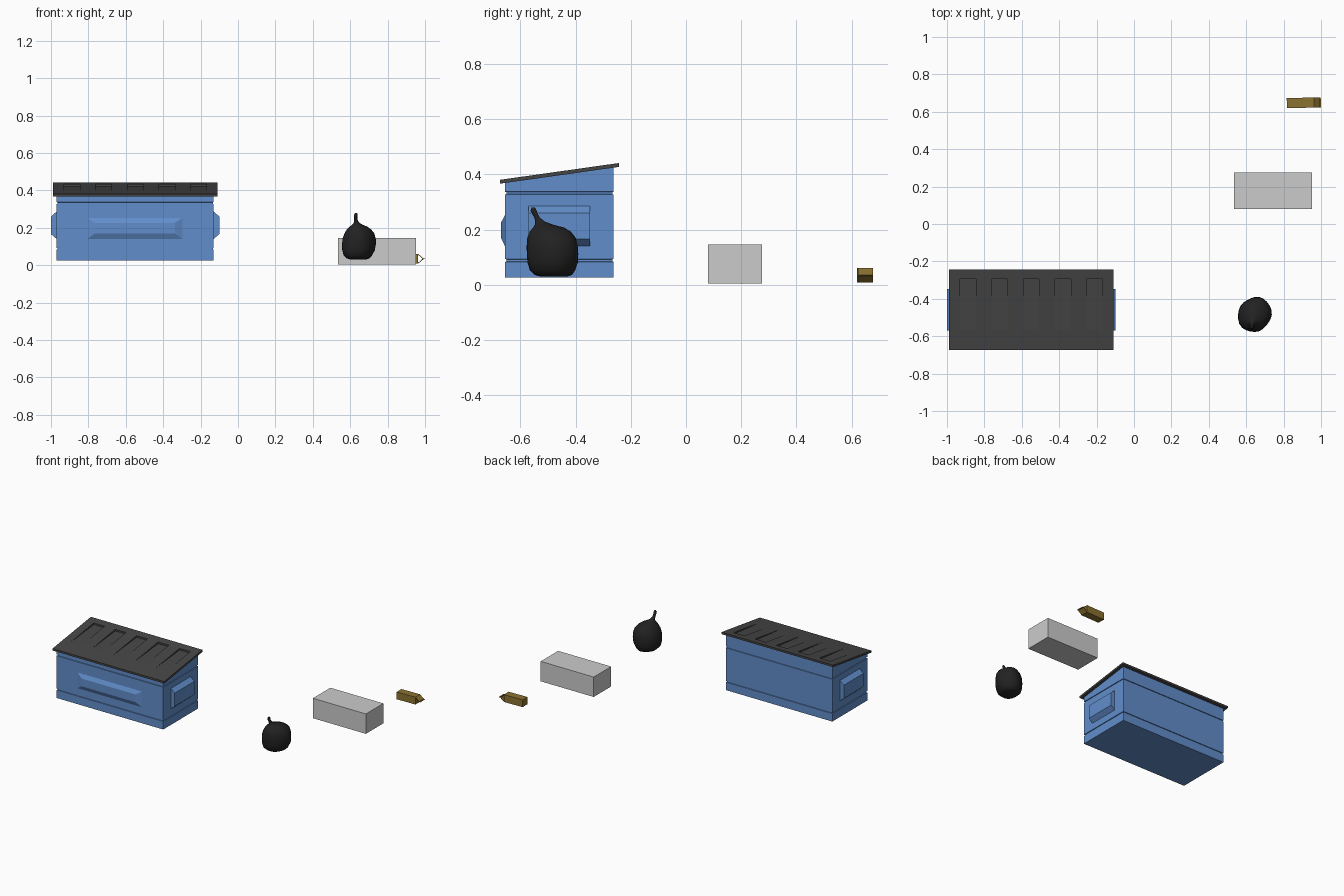
import bpy, bmesh, math

if "Cube" in bpy.data.objects:
    bpy.data.objects.remove(bpy.data.objects["Cube"])

def material(name, rgb):
    m = bpy.data.materials.new(name)
    m.diffuse_color = (*rgb, 1)
    m.use_nodes = True
    m.node_tree.nodes["Principled BSDF"].inputs["Base Color"].default_value = m.diffuse_color
    return m

BLUE = material("blue_paint", (0.12, 0.27, 0.60))
LID = material("dark_plastic", (0.06, 0.06, 0.06))
BLACK = material("black_bag", (0.016, 0.016, 0.016))
GOLD = material("gold_card", (0.26, 0.17, 0.03))

def finish(name, bm, mat=None):
    bmesh.ops.remove_doubles(bm, verts=bm.verts, dist=1e-5)
    bmesh.ops.recalc_face_normals(bm, faces=bm.faces)
    me = bpy.data.meshes.new(name)
    bm.to_mesh(me)
    bm.free()
    ob = bpy.data.objects.new(name, me)
    bpy.context.collection.objects.link(ob)
    if mat:
        me.materials.append(mat)
    return ob

def loft(name, rings, mat=None):
    """Skin a stack of equal-length point rings and cap both ends."""
    bm = bmesh.new()
    rows = [[bm.verts.new(p) for p in r] for r in rings]
    n = len(rows[0])
    for a, b in zip(rows, rows[1:]):
        for i in range(n):
            j = (i + 1) % n
            bm.faces.new((a[i], a[j], b[j], b[i]))
    bm.faces.new(rows[0][::-1])
    bm.faces.new(rows[-1])
    return finish(name, bm, mat)

def rect(x0, x1, y0, y1, z):
    return [(x0, y0, z), (x1, y0, z), (x1, y1, z), (x0, y1, z)]

# dumpster lid slope
def lid_top(y):
    return 0.38 + 0.1412 * (y + 0.674)

# dumpster body with two shallow grooves and a sloping top
BX0, BX1, BY0, BY1 = -0.97, -0.13, -0.656, -0.262
rings = []
for z, d in ((0.026, 0), (0.083, 0), (0.084, .005), (0.092, .005), (0.093, 0),
             (0.327, 0), (0.328, .005), (0.336, .005), (0.337, 0)):
    rings.append(rect(BX0 + d, BX1 - d, BY0 + d, BY1 - d, z))
rings.append([(x, y, lid_top(y) - 0.014) for x, y, z in rect(BX0, BX1, BY0, BY1, 0)])
loft("dumpster_body", rings, BLUE)

# raised front panel
def panel_ring(x0, x1, z0, z1, y):
    return [(x0, y, z0), (x1, y, z0), (x1, y, z1), (x0, y, z1)]
loft("front_panel", [panel_ring(-0.805, -0.298, 0.14, 0.252, BY0 + 0.004),
                     panel_ring(-0.805, -0.298, 0.14, 0.252, BY0),
                     panel_ring(-0.765, -0.338, 0.17, 0.225, BY0 - 0.014)], BLUE)

# lifting pockets on both ends
for side, x, s in (("left", BX0, -1), ("right", BX1, 1)):
    prof = ((-0.004, 0.288), (0, 0.286), (0.03, 0.26), (0.03, 0.166), (0, 0.14), (-0.004, 0.138))
    loft(side + "_lifting_pocket",
         [[(x + s * dx, y, z) for dx, z in prof] for y in (-0.57, -0.348)], BLUE)

# sloping lid with five wedge-shaped recesses
bm = bmesh.new()
xs = [-0.99]
for i in range(5):
    x = -0.93 + 0.169 * i
    xs += [x, x + 0.085]
xs.append(-0.11)
ys = (-0.674, -0.565, -0.295, -0.242)
def quad(*pts):
    bm.faces.new([bm.verts.new(p) for p in pts])
def top(x, y, d=0):
    return (x, y, lid_top(y) - d)
T, D = 0.014, 0.012
for i, (a, b) in enumerate(zip(xs, xs[1:])):
    for j, (c, d) in enumerate(zip(ys, ys[1:])):
        quad(top(a, c, T), top(a, d, T), top(b, d, T), top(b, c, T))
        if i % 2 and j == 1:
            quad(top(a, c), top(b, c), top(b, d, D), top(a, d, D))
            quad(top(a, d, D), top(b, d, D), top(b, d), top(a, d))
            for x in (a, b):
                quad(top(x, c), top(x, d, D), top(x, d))
        else:
            quad(top(a, c), top(b, c), top(b, d), top(a, d))
    for y in (ys[0], ys[-1]):
        quad(top(a, y), top(b, y), top(b, y, T), top(a, y, T))
for x in (xs[0], xs[-1]):
    for c, d in zip(ys, ys[1:]):
        quad(top(x, c), top(x, d), top(x, d, T), top(x, c, T))
finish("dumpster_lid", bm, LID)

# plain grey block
loft("grey_block", [rect(0.535, 0.953, 0.079, 0.275, z) for z in (0.004, 0.146)])

# carton lying on its side: body, two gable flaps and a fin
def carton_part(name, prof):
    a = math.radians(1.5)
    def place(x, y, z):
        dx, dy = x - 0.9, y
        return (0.9 + dx * math.cos(a) - dy * math.sin(a),
                0.648 + dx * math.sin(a) + dy * math.cos(a), z)
    loft(name, [[place(x, y, z) for x, z in prof] for y in (-0.027, 0.027)], GOLD)
carton_part("carton_body", ((0.817, 0.008), (0.962, 0.008), (0.962, 0.06), (0.817, 0.06)))
for name, s in (("upper", 1), ("lower", -1)):
    c = 0.034
    carton_part(name + "_carton_flap", ((0.962, c + s * 0.026), (0.991, c + s * 0.002),
                                        (0.988, c), (0.962, c + s * 0.023)))
carton_part("carton_fin", ((0.986, 0.032), (0.999, 0.032), (0.999, 0.036), (0.986, 0.036)))

# tied bag: lumpy lofted sack with a bent neck (z, centre x, centre y, radius x, radius y)
stations = ((0.030, .642, -.480, .042, .050), (0.036, .641, -.482, .060, .068),
            (0.052, .640, -.485, .076, .082), (0.080, .643, -.484, .087, .091),
            (0.110, .645, -.484, .090, .093), (0.140, .646, -.485, .089, .092),
            (0.170, .648, -.487, .079, .087), (0.192, .646, -.491, .064, .074),
            (0.207, .643, -.497, .045, .056), (0.217, .638, -.513, .026, .034),
            (0.228, .633, -.528, .014, .018), (0.243, .630, -.539, .009, .010),
            (0.256, .629, -.547, .009, .010), (0.269, .630, -.552, .010, .011),
            (0.279, .631, -.553, .005, .006))
rings = []
for z, cx, cy, rx, ry in stations:
    ring = []
    for k in range(24):
        t = math.tau * k / 24
        f = 1 + 0.05 * math.cos(2 * t - math.pi / 2) + 0.02 * math.sin(5 * t + 12 * z)
        ring.append((cx + rx * f * math.cos(t), cy + ry * f * math.sin(t), z))
    rings.append(ring)
bag = loft("tied_bag", rings, BLACK)
bpy.context.view_layer.objects.active = bag
bag.select_set(True)
bpy.ops.object.shade_smooth_by_angle(angle=math.radians(50))
